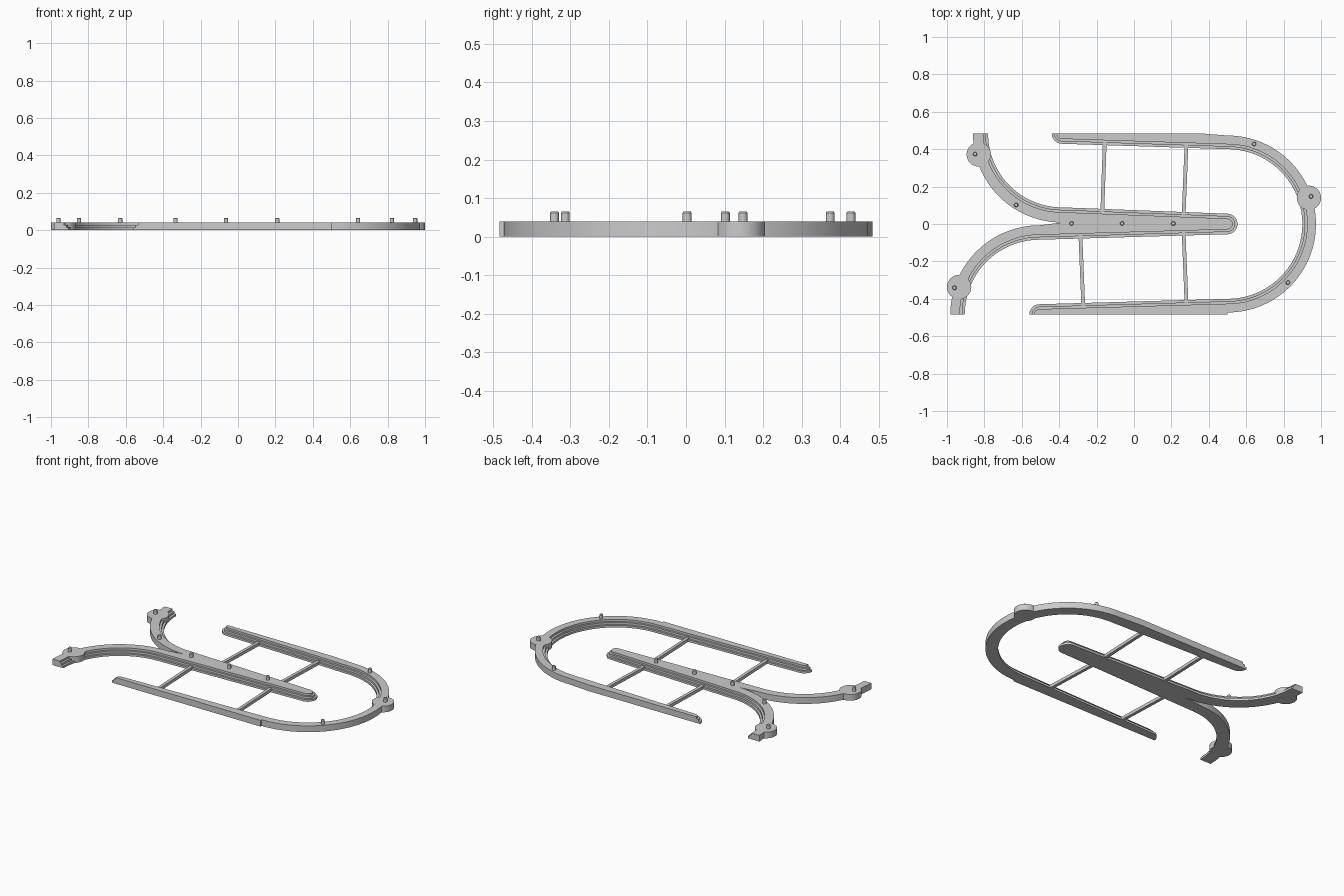
import bpy, bmesh
from math import sin, cos, radians
from mathutils import Vector

cube = bpy.data.objects.get("Cube")
if cube:
    bpy.data.objects.remove(cube, do_unlink=True)

grey = bpy.data.materials.new("plain grey")
grey.use_nodes = True
colour = (0.6, 0.6, 0.6, 1)
grey.diffuse_color = colour
grey.node_tree.nodes["Principled BSDF"].inputs["Base Color"].default_value = colour

HEIGHT = 0.04
# stepped lip: (height, inset from the track edge)
STEPS = [(0, 0), (0.0135, 0), (0.0135, 0.013), (0.027, 0.013), (0.027, 0.026), (HEIGHT, 0.026)]


def arc(cx, cy, r, start, end, n=32):
    angles = [radians(start + (end - start) * i / n) for i in range(n + 1)]
    return [(cx + r * cos(a), cy + r * sin(a)) for a in angles]


def finish(name, bm):
    bmesh.ops.recalc_face_normals(bm, faces=bm.faces)
    mesh = bpy.data.meshes.new(name)
    bm.to_mesh(mesh)
    bm.free()
    mesh.materials.append(grey)
    obj = bpy.data.objects.new(name, mesh)
    bpy.context.collection.objects.link(obj)
    bpy.ops.object.select_all(action="DESELECT")
    obj.select_set(True)
    bpy.context.view_layer.objects.active = obj
    bpy.ops.object.shade_smooth_by_angle(angle=radians(30))


def loft(name, outline, levels):
    """Stack outline(inset) at each level, join the rings and cap both ends."""
    bm = bmesh.new()
    rings = [[bm.verts.new((x, y, z)) for x, y in outline(d)] for z, d in levels]
    for low, high in zip(rings, rings[1:]):
        for i in range(len(low)):
            j = (i + 1) % len(low)
            bm.faces.new((low[i], low[j], high[j], high[i]))
    caps = [bm.faces.new(rings[0]), bm.faces.new(rings[-1])]
    bm.normal_update()
    bmesh.ops.triangulate(bm, faces=caps, ngon_method="EAR_CLIP")
    bmesh.ops.remove_doubles(bm, verts=bm.verts, dist=0.00001)
    finish(name, bm)


# Outer rail: two tapered arms joined by a half circle
def outer_rail(d):
    return (arc(-0.385, 0.484, 0.055 - d, 180, 270, 10)
            + arc(0.5, 0, 0.4 + d, 88, -88, 64)
            + arc(-0.505, -0.484, 0.055 - d, 90, 180, 10)
            + [(0.5, -0.484)]
            + arc(0.5, 0, 0.473, -90, 90, 64)
            + [(0.36, 0.484)])


# Centre rail: a rounded blade that forks into two curved branches
def centre_rail(d):
    return (arc(-0.385, 0.484, 0.476, 180, 270)
            + arc(-0.505, -0.484, 0.477, 90, 180)
            + arc(-0.505, -0.484, 0.4 + d, 180, 90)
            + arc(0.498, 0, 0.055 - d, -88, 88, 20)
            + arc(-0.385, 0.484, 0.395 + d, 270, 180))


loft("outer_rail", outer_rail, STEPS)
loft("centre_rail", centre_rail, STEPS)

# Round mounting lugs on the backs of the rails
for name, x, y in [("outer_lug", 0.935, 0.14),
                   ("back_branch_lug", -0.83, 0.372),
                   ("front_branch_lug", -0.935, -0.337)]:
    loft(name, lambda d: arc(x, y, 0.065 - d, 0, 348.75, 31), [(0, 0), (HEIGHT, 0)])

# Locating pins with a small chamfer on top
PINS = [(-0.334, 0.003), (-0.064, 0.003), (0.21, 0.003),
        (0.642, 0.428), (0.823, -0.313), (0.947, 0.148),
        (-0.63, 0.102), (-0.85, 0.374), (-0.96, -0.341)]
for i, (x, y) in enumerate(PINS):
    loft(f"pin_{i + 1}", lambda d: arc(x, y, 0.0115 - d, 0, 337.5, 15),
         [(0.035, 0), (0.062, 0), (0.066, 0.003)])


# Thin cross bars tying the rails together
def bar(name, a, b):
    a, b = Vector(a), Vector(b)
    side = (b - a).orthogonal().normalized() * 0.01
    corners = [a + side, b + side, b - side, a - side]
    loft(name, lambda d: [tuple(c) for c in corners], [(0, 0), (0.02, 0)])


bar("back_bar_left", (0.265, 0.04), (0.281, 0.435))
bar("back_bar_right", (-0.17, 0.05), (-0.156, 0.45))
bar("front_bar_left", (0.265, -0.04), (0.281, -0.43))
bar("front_bar_right", (-0.287, -0.05), (-0.271, -0.445))
